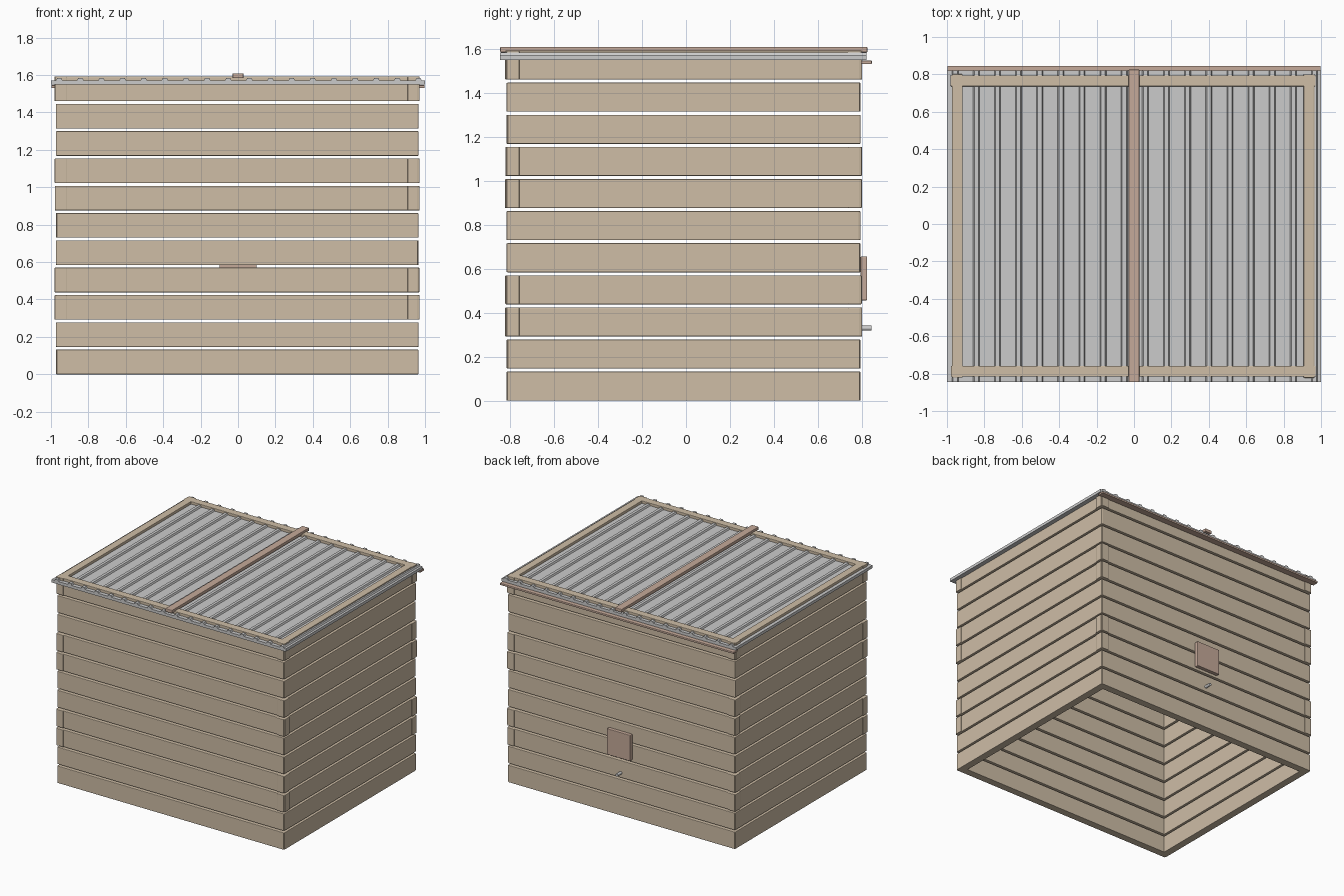
import bpy, bmesh, random
from mathutils import Matrix

if "Cube" in bpy.data.objects:
    bpy.data.objects.remove(bpy.data.objects["Cube"])
random.seed(4)

def material(name, rgb):
    m = bpy.data.materials.new(name)
    m.diffuse_color = (*rgb, 1)
    m.use_nodes = True
    m.node_tree.nodes["Principled BSDF"].inputs["Base Color"].default_value = m.diffuse_color
    return m

WOOD = material("pale_wood", (0.62, 0.51, 0.38))
DARK = material("red_wood", (0.56, 0.40, 0.32))

def finish(name, bm, mat=None):
    me = bpy.data.meshes.new(name)
    bm.to_mesh(me)
    bm.free()
    ob = bpy.data.objects.new(name, me)
    bpy.context.collection.objects.link(ob)
    if mat:
        me.materials.append(mat)
    return ob

def box(name, x, y, z, mat=None, bevel=0.004):
    bm = bmesh.new()
    bmesh.ops.create_cube(bm, size=1)
    for v in bm.verts:
        v.co = [r[0] if c < 0 else r[1] for c, r in zip(v.co, (x, y, z))]
    bmesh.ops.bevel(bm, geom=bm.edges[:], offset=bevel, segments=2,
                    profile=0.5, affect='EDGES')
    return finish(name, bm, mat)

# Plank walls: some rows have board ends poking past the neighbouring wall
ROWS, PITCH, HEIGHT = 11, 0.146, 0.132
XL, XR, YF, YB, T = -0.974, 0.965, -0.816, 0.794, 0.058
for i in range(ROWS):
    z = (i * PITCH, i * PITCH + HEIGHT)
    poke = 0.006 if i in (2, 3, 6, 7, 10) else -0.004
    j = lambda: poke + random.uniform(-0.001, 0.001)
    n = i + 1
    box(f"front_plank_{n}", (XL - j(), XR + j()), (YF, YF + T), z, WOOD)
    box(f"back_plank_{n}", (XL - j(), XR + j()), (YB - T, YB), z, WOOD)
    box(f"left_plank_{n}", (XL, XL + T), (YF - j(), YB + j()), z, WOOD)
    box(f"right_plank_{n}", (XR - T, XR), (YF - j(), YB + j()), z, WOOD)

# Ribbed roof sheet: profile extruded along y
z0, z1, z2 = 1.55, 1.572, 1.584
prof = [(-1, z0), (-1, z1)]
for k in range(18):
    c = -0.956 + k * 0.113
    prof += [(c - 0.017, z1), (c - 0.011, z2), (c + 0.011, z2), (c + 0.017, z1)]
prof += [(1, z1), (1, z0)]
bm = bmesh.new()
face = bm.faces.new([bm.verts.new((x, -0.845, z)) for x, z in prof])
ext = bmesh.ops.extrude_face_region(bm, geom=[face])
bmesh.ops.translate(bm, vec=(0, 1.665, 0),
                    verts=[v for v in ext["geom"] if isinstance(v, bmesh.types.BMVert)])
bmesh.ops.recalc_face_normals(bm, faces=bm.faces[:])
finish("roof_sheet", bm)

# Roof batten and the strip under the rear edge of the roof
box("roof_batten", (-0.029, 0.029), (-0.845, 0.825), (1.584, 1.609), DARK)
box("rear_strip", (-0.998, 0.998), (0.795, 0.845), (1.531, 1.546), DARK, 0.003)

# Rear hatch and peg
box("rear_hatch", (-0.1, 0.1), (0.794, 0.824), (0.456, 0.656), DARK)
bm = bmesh.new()
bmesh.ops.create_cone(bm, cap_ends=True, segments=16, radius1=0.011, radius2=0.011, depth=0.06,
                      matrix=Matrix.Translation((0, 0.814, 0.33)) @ Matrix.Rotation(1.570796, 4, 'X'))
peg = finish("rear_peg", bm)
bpy.context.view_layer.objects.active = peg
peg.select_set(True)
bpy.ops.object.shade_smooth_by_angle()
